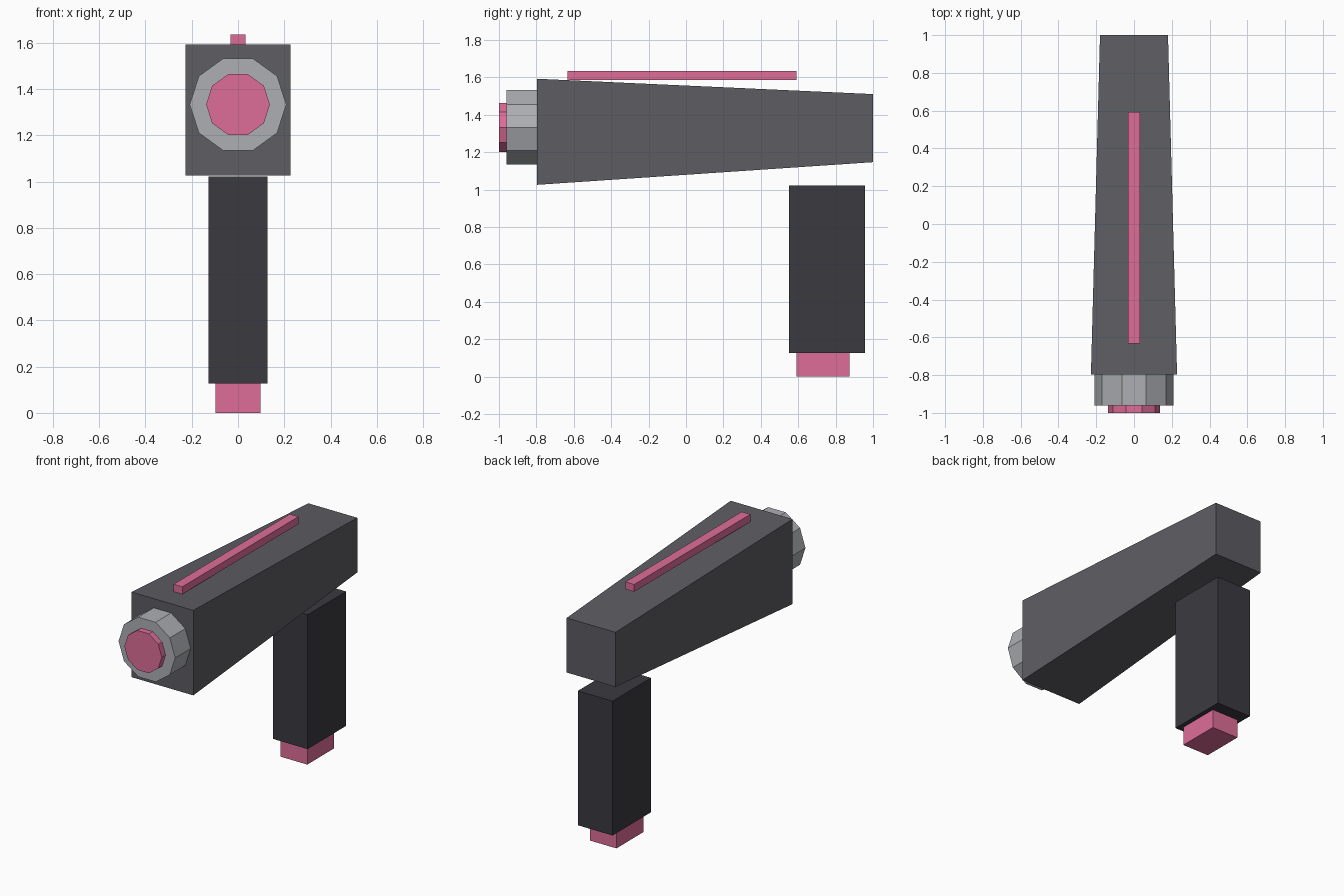
import bpy
import math

if "Cube" in bpy.data.objects:
    bpy.data.objects.remove(bpy.data.objects["Cube"])


def material(name, rgb):
    m = bpy.data.materials.new(name)
    m.diffuse_color = (*rgb, 1)
    m.use_nodes = True
    m.node_tree.nodes["Principled BSDF"].inputs["Base Color"].default_value = m.diffuse_color
    return m


def loft(name, ring_a, ring_b, mat):
    """Closed solid between two matching rings (counter-clockwise seen from ring_b's outer side)."""
    n = len(ring_a)
    faces = [(i, (i + 1) % n, n + (i + 1) % n, n + i) for i in range(n)]
    faces += [tuple(reversed(range(n))), tuple(range(n, 2 * n))]
    mesh = bpy.data.meshes.new(name)
    mesh.from_pydata(ring_a + ring_b, [], faces)
    mesh.materials.append(mat)
    ob = bpy.data.objects.new(name, mesh)
    bpy.context.collection.objects.link(ob)
    return ob


def rect(y, half_x, z0, z1):
    return [(half_x, y, z0), (-half_x, y, z0), (-half_x, y, z1), (half_x, y, z1)]


def box(name, half_x, y0, y1, z0, z1, mat):
    return loft(name, rect(y0, half_x, z0, z1), rect(y1, half_x, z0, z1), mat)


def disc(name, radius, y0, y1, mat, sides=10, z=1.333):
    def ring(y):
        return [(radius * math.cos(-a), y, z + radius * math.sin(-a))
                for a in (2 * math.pi * i / sides for i in range(sides))]
    return loft(name, ring(y0), ring(y1), mat)


pink = material("pink", (0.73, 0.155, 0.31))
body_grey = material("body_grey", (0.11, 0.11, 0.125))
grip_grey = material("grip_grey", (0.043, 0.042, 0.051))
light_grey = material("light_grey", (0.42, 0.43, 0.45))

# Tapered main body, larger at the front
loft("body", rect(-0.797, 0.228, 1.026, 1.593), rect(1.0, 0.18, 1.147, 1.511), body_grey)

# Ten-sided nozzle and its coloured tip
disc("nozzle_ring", 0.209, -0.96, -0.797, light_grey)
disc("nozzle_tip", 0.138, -1.0, -0.96, pink)

# Raised strip along the top
box("top_strip", 0.032, -0.633, 0.592, 1.586, 1.635, pink)

# Grip below the rear, with a small foot
box("grip", 0.128, 0.551, 0.957, 0.126, 1.022, grip_grey)
box("grip_foot", 0.098, 0.59, 0.873, 0.0, 0.126, pink)
